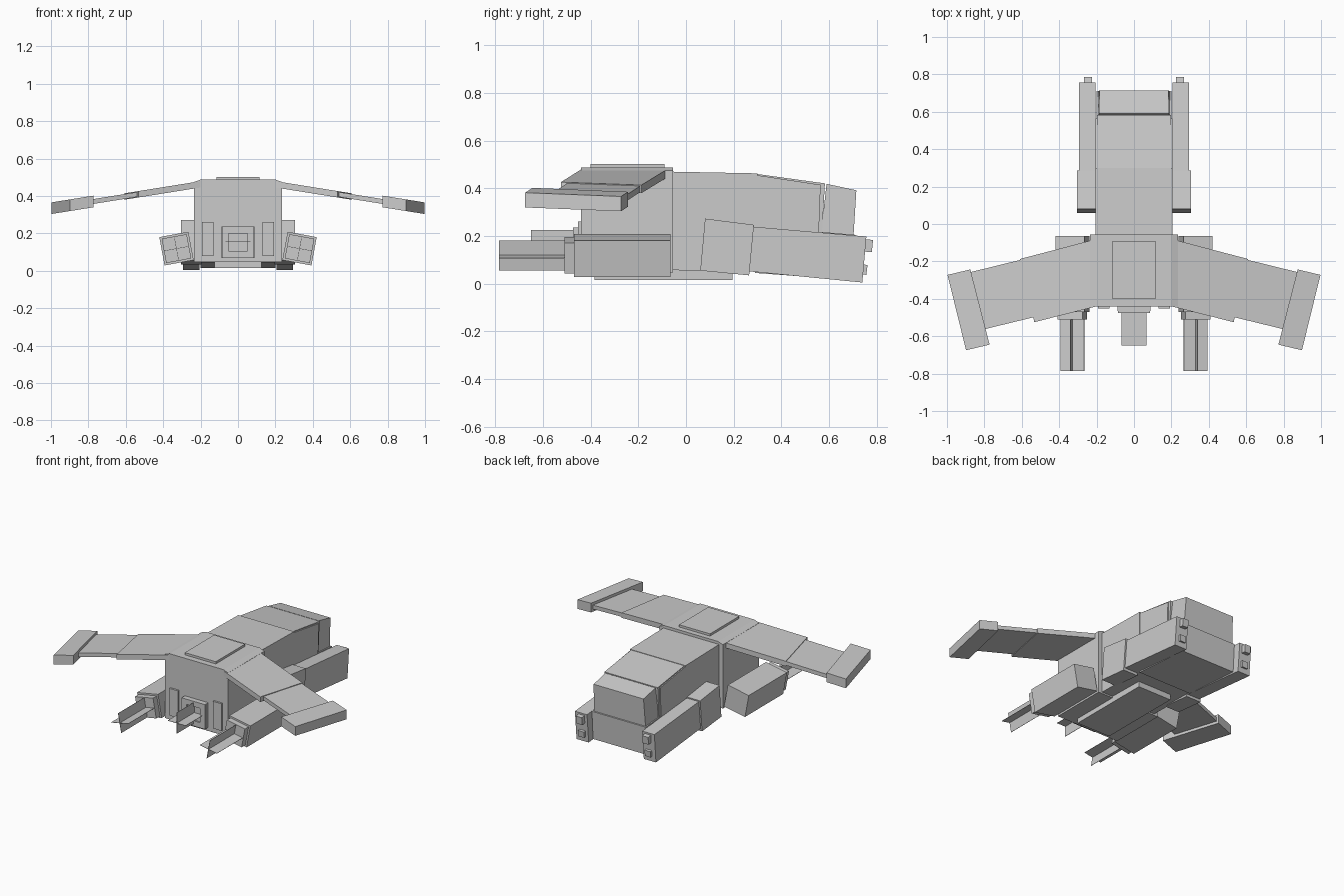
import bpy, bmesh
from math import radians, cos, sin
from mathutils import Matrix, Vector

if "Cube" in bpy.data.objects:
    bpy.data.objects.remove(bpy.data.objects["Cube"])


def make(name, verts, faces):
    me = bpy.data.meshes.new(name)
    bm = bmesh.new()
    vs = [bm.verts.new(v) for v in verts]
    for f in faces:
        bm.faces.new([vs[i] for i in f])
    bmesh.ops.recalc_face_normals(bm, faces=bm.faces)
    bm.to_mesh(me)
    bm.free()
    ob = bpy.data.objects.new(name, me)
    bpy.context.collection.objects.link(ob)
    return ob


def prism(name, a, b):
    """Solid between two matching outlines."""
    n = len(a)
    faces = [tuple(range(n)), tuple(range(2 * n - 1, n - 1, -1))]
    faces += [(i, (i + 1) % n, n + (i + 1) % n, n + i) for i in range(n)]
    return make(name, list(a) + list(b), faces)


def box(name, x, y, z):
    return prism(name, [(x[0], y[0], z[0]), (x[1], y[0], z[0]), (x[1], y[1], z[0]), (x[0], y[1], z[0])],
                 [(x[0], y[0], z[1]), (x[1], y[0], z[1]), (x[1], y[1], z[1]), (x[0], y[1], z[1])])


def side(name, x0, x1, prof):
    """Side profile (y, z) extruded across x."""
    return prism(name, [(x0, y, z) for y, z in prof], [(x1, y, z) for y, z in prof])


def mirror(ob):
    """Mirror to the other side of the craft through x = 0."""
    m = ob.modifiers.new("Mirror", "MIRROR")
    m.use_axis[0] = True
    return ob


# Fuselage
prism("wing_box",
      *[[(x, y, z) for x, z in [(-.235, .047), (.235, .047), (.235, .475), (.2, .488), (-.2, .488), (-.235, .475)]]
        for y in (-.44, -.055)])
side("mid_body", -.207, .207, [(-.06, .057), (.3, .05), (.3, .463), (-.06, .47)])
side("fore_body", -.198, .198, [(.29, .05), (.57, .03), (.57, .2), (.583, .421), (.3, .46), (.29, .46)])
side("lower_body", -.2, .2, [(.29, .045), (.7, .015), (.712, .205), (.29, .24)])
nose_front = [(-.194, .565, .2), (.194, .565, .2), (.187, .59, .419), (-.187, .59, .419)]
nose_end = [(-.192, .703, .2), (.192, .703, .2), (.185, .715, .392), (-.185, .715, .392)]
prism("nose", nose_front, nose_end)
mirror(side("fore_side_panel", .19, .205, [(.3, .2), (.557, .2), (.565, .415), (.3, .455)]))
box("roof_plate", (-.115, .115), (-.4, -.09), (.48, .503))
box("belly_plate", (-.125, .125), (-.385, .195), (.015, .06))

# Side booms, pitched slightly down
mirror(side("boom", .205, .295, [(.08, .07), (.74, .005), (.757, .198), (.1, .255)]))
mirror(side("boom_collar", .195, .305, [(.06, .055), (.265, .035), (.285, .247), (.08, .273)]))
mirror(side("boom_upper_stud", .225, .268, [(.748, .135), (.78, .132), (.785, .183), (.752, .187)]))
mirror(side("boom_lower_stud", .225, .268, [(.74, .04), (.757, .037), (.762, .078), (.745, .081)]))


# Wings: plan outlines drooping outboard
def wing(name, plan, half):
    mid = lambda x: .457 - .16 * (x - .235)
    return mirror(prism(name, [(x, y, mid(x) - half) for x, y in plan],
                        [(x, y, mid(x) + half) for x, y in plan]))


wing("inner_wing", [(.2, -.08), (.61, -.187), (.533, -.525), (.2, -.44)], .017)
wing("outer_wing", [(.6, -.19), (.885, -.26), (.81, -.565), (.53, -.497)], .013)
wing("wing_tip", [(.875, -.243), (.997, -.272), (.898, -.675), (.772, -.645)], .031)

# Engine pods, rolled outward, with crossed blades in front
ROLL = Matrix.Translation((.329, 0, .119)) @ Matrix.Rotation(radians(10.5), 4, 'Y')


def pod(name, x, y, z):
    ob = box(name, x, y, z)
    ob.data.transform(ROLL)
    return mirror(ob)


pod("engine_pod", (-.079, .079), (-.47, -.065), (-.077, .077))
pod("engine_mouth", (-.068, .068), (-.51, -.46), (-.066, .066))
pod("engine_blade_flat", (-.064, .064), (-.785, -.5), (-.001, .001))
pod("engine_blade_upright", (-.001, .001), (-.785, -.5), (-.064, .064))

# Front face: central exhaust and flanking panels
box("exhaust_plate", (-.087, .087), (-.465, -.43), (.07, .236))
box("exhaust_blade_flat", (-.066, .066), (-.65, -.46), (.154, .156))
box("exhaust_blade_upright", (-.001, .001), (-.65, -.46), (.085, .226))
mirror(box("front_panel", (.13, .193), (-.453, -.43), (.08, .262)))
# Raised frame around the exhaust
for s in (-1, 1):
    box("exhaust_frame_side", (s * .068 - .018, s * .068 + .018), (-.475, -.46), (.07, .236))
    box("exhaust_frame_bar", (-.05, .05), (-.475, -.46), (.153 + s * .0655 - .0175, .153 + s * .0655 + .0175))
